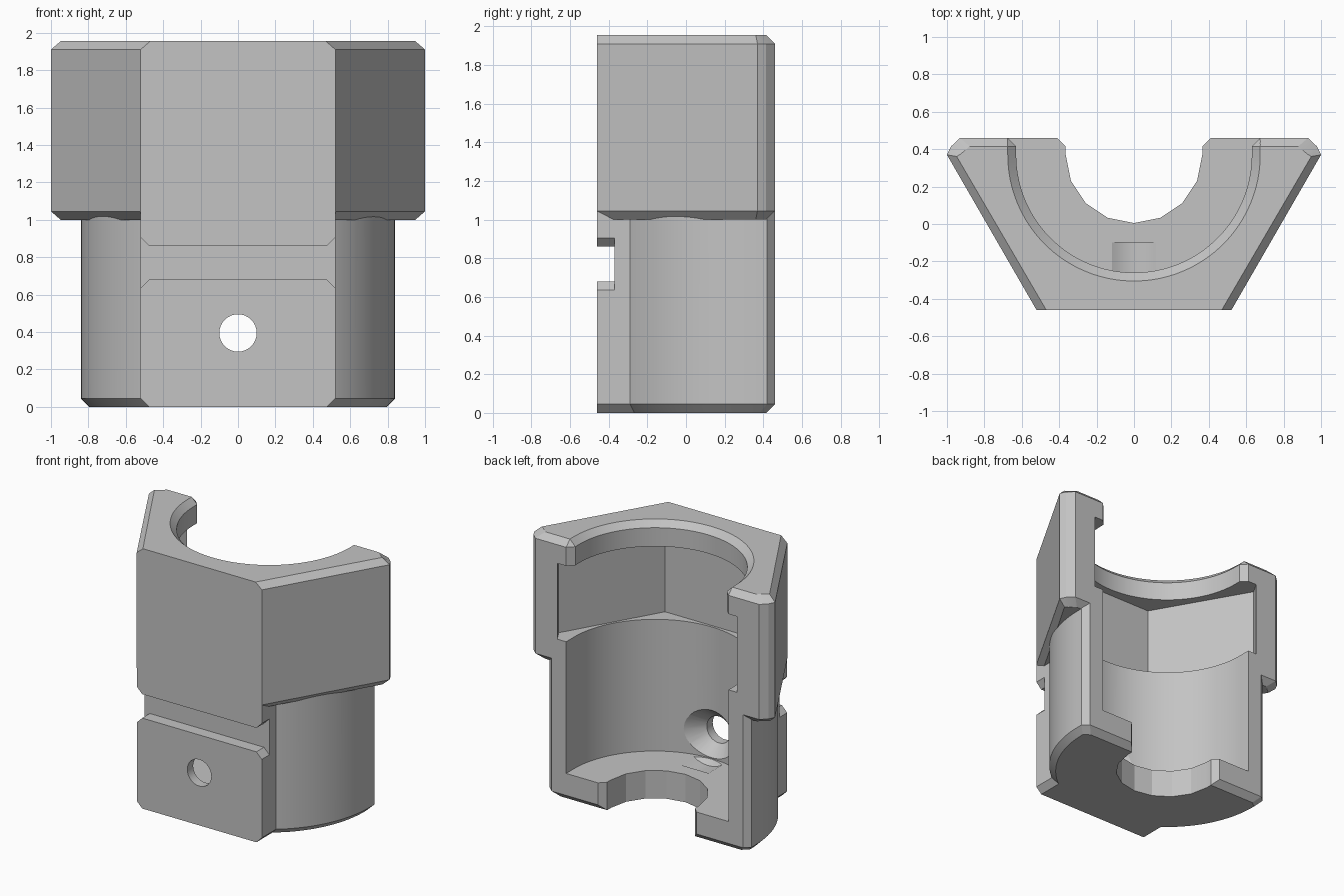
import bpy, bmesh, math
from mathutils import Vector

default = bpy.data.objects.get("Cube")
if default:
    bpy.data.objects.remove(default, do_unlink=True)

AXIS = 0.37     # y of the tube axis
FRONT = -0.46   # flat front
BACK = 0.46     # split plane
CH = 0.045      # chamfer size

grey = bpy.data.materials.new("machined_grey")
grey.use_nodes = True
grey.diffuse_color = (0.55, 0.55, 0.55, 1)
grey.node_tree.nodes["Principled BSDF"].inputs["Base Color"].default_value = (0.55, 0.55, 0.55, 1)


def loft(name, rings):
    """Solid skinned through rings of equal point count."""
    bm = bmesh.new()
    loops = [[bm.verts.new(p) for p in ring] for ring in rings]
    bm.faces.new(loops[0])
    bm.faces.new(loops[-1])
    for low, high in zip(loops, loops[1:]):
        for i in range(len(low)):
            j = (i + 1) % len(low)
            bm.faces.new((low[i], low[j], high[j], high[i]))
    bmesh.ops.recalc_face_normals(bm, faces=bm.faces)
    mesh = bpy.data.meshes.new(name)
    bm.to_mesh(mesh)
    bm.free()
    mesh.materials.append(grey)
    obj = bpy.data.objects.new(name, mesh)
    bpy.context.collection.objects.link(obj)
    return obj


def flat(points, z):
    return [(x, y, z) for x, y in points]


def mirrored(half):
    """Close a right-hand outline, listed back to front, across x = 0."""
    return half + [(-x, y) for x, y in reversed(half)]


def arc(r, segments, clip=-9):
    """Half circle in front of the axis, from right to left."""
    angles = [-math.pi * i / segments for i in range(segments + 1)]
    return [(r * math.cos(a), max(AXIS + r * math.sin(a), clip)) for a in angles]


def d_shape(r, segments, back, clip=-9):
    """Half circle with extra points (x offset, y) leading to the back."""
    right = [(r + dx, y) for dx, y in back]
    left = [(-x, y) for x, y in reversed(right)]
    return right + arc(r, segments, clip) + left


def hex_outline(inset):
    r = 1 - inset / math.cos(math.pi / 6)
    return mirrored([(r - 0.07, BACK - inset), (r - 0.022, BACK - CH - inset * 0.9),
                     (r, AXIS - inset * 0.2), (r - 0.479, FRONT)])


def body_outline(inset):
    return d_shape(0.84 - inset, 64, [(-CH, BACK - inset), (0, BACK - CH + 0.005 - inset * 0.9)], -0.37)


def front_block(name, z0, z1, y0, c0, c1):
    """Block with bottom corners cut by c0 and top corners by c1."""
    w = 0.52
    right = [(w - c0, z0), (w, z0 + c0), (w, z1 - c1), (w - c1, z1)]
    if not c0:
        right.pop(0)
    if not c1:
        right.pop()
    return loft(name, [[(x, y, z) for x, z in mirrored(right)] for y in (y0, -0.2)])


def round_y(name, rings):
    """Round solid along y at the pin hole height, from (y, radius) pairs."""
    turns = [2 * math.pi * i / 32 for i in range(32)]
    return loft(name, [[(r * math.cos(a), y, 0.395 + r * math.sin(a)) for a in turns]
                       for y, r in rings])


# Hexagonal head
top = 1.955
body = loft("split_hex_socket", [flat(hex_outline(i), z) for i, z in
                                 ((CH, 1.0), (0, 1.0 + CH), (0, top - CH), (CH, top))])

# Round lower shell and the flat front blocks either side of the groove
solids = [
    loft("lower_shell", [flat(body_outline(i), z) for i, z in ((CH, 0), (0, CH), (0, 1.1))]),
    front_block("groove_floor", 0.1, 1.1, -0.37, 0, 0),
    front_block("lower_front_block", 0, 0.68, FRONT, CH, CH),
    front_block("upper_front_block", 0.86, 1.1, FRONT, CH, 0),
]

# Cavities
flare = [(0.085, 0.5), (0, 0.415)]
hex_bore = mirrored([(0.725, 0.5), (0.8, AXIS), (0.4, AXIS - 0.693)])
cutters = [
    loft("floor_hole", [flat(d_shape(0.365, 8, flare), z) for z in (-0.1, 0.3)]),
    loft("round_bore", [flat(d_shape(0.675, 64, [(0, 0.5)]), z) for z in (0.21, 1.3)]),
    loft("hex_bore", [flat(hex_bore, z) for z in (1.2, 1.77)]),
    loft("rim_hole", [flat(d_shape(r, 64, flare), z) for r, z in
                      ((0.63, 1.7), (0.63, top - CH), (0.72, top + CH))]),
    round_y("pin_hole", [(-0.6, 0.1), (-0.39, 0.1), (-0.26, 0.22), (-0.1, 0.22)]),
]

bpy.ops.object.select_all(action="DESELECT")
body.select_set(True)
bpy.context.view_layer.objects.active = body
for tool in solids + cutters:
    mod = body.modifiers.new(tool.name, "BOOLEAN")
    mod.operation = "UNION" if tool in solids else "DIFFERENCE"
    mod.solver = "EXACT"
    mod.object = tool
    bpy.ops.object.modifier_apply(modifier=mod.name)
for tool in solids + cutters:
    bpy.data.objects.remove(tool, do_unlink=True)

bpy.ops.object.shade_smooth_by_angle(angle=math.radians(20))
